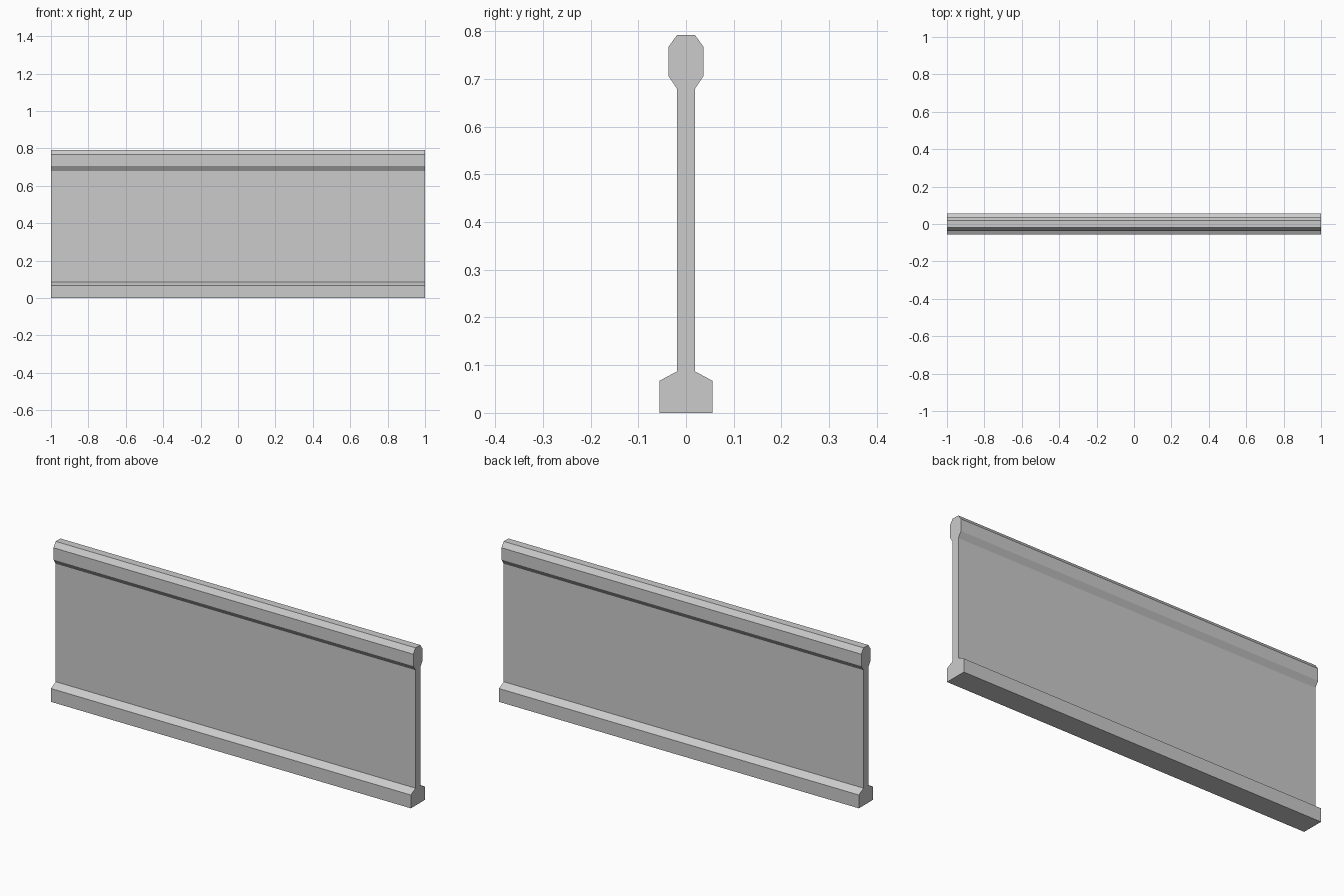
import bpy
import bmesh

cube = bpy.data.objects.get("Cube")
if cube:
    bpy.data.objects.remove(cube, do_unlink=True)

# Plain grey concrete
grey = bpy.data.materials.new("concrete_grey")
grey.use_nodes = True
colour = (0.6, 0.6, 0.6, 1)
grey.diffuse_color = colour
grey.node_tree.nodes["Principled BSDF"].inputs["Base Color"].default_value = colour

LENGTH = 2.0
# Half profile as (half width, height): foot, thin web, bevelled top rail
half = [(0.056, 0), (0.056, 0.067), (0.019, 0.087), (0.019, 0.68),
        (0.037, 0.707), (0.037, 0.767), (0.019, 0.792)]
profile = half + [(-y, z) for y, z in reversed(half)]

# Extrude the mirrored profile along the wall's length
bm = bmesh.new()
end = bm.faces.new([bm.verts.new((-LENGTH / 2, y, z)) for y, z in profile])
extruded = bmesh.ops.extrude_face_region(bm, geom=[end], use_keep_orig=True)
new_verts = [g for g in extruded["geom"] if isinstance(g, bmesh.types.BMVert)]
bmesh.ops.translate(bm, verts=new_verts, vec=(LENGTH, 0, 0))
bmesh.ops.recalc_face_normals(bm, faces=bm.faces)

mesh = bpy.data.meshes.new("barrier_wall")
bm.to_mesh(mesh)
bm.free()
mesh.materials.append(grey)
wall = bpy.data.objects.new("barrier_wall", mesh)
bpy.context.collection.objects.link(wall)
